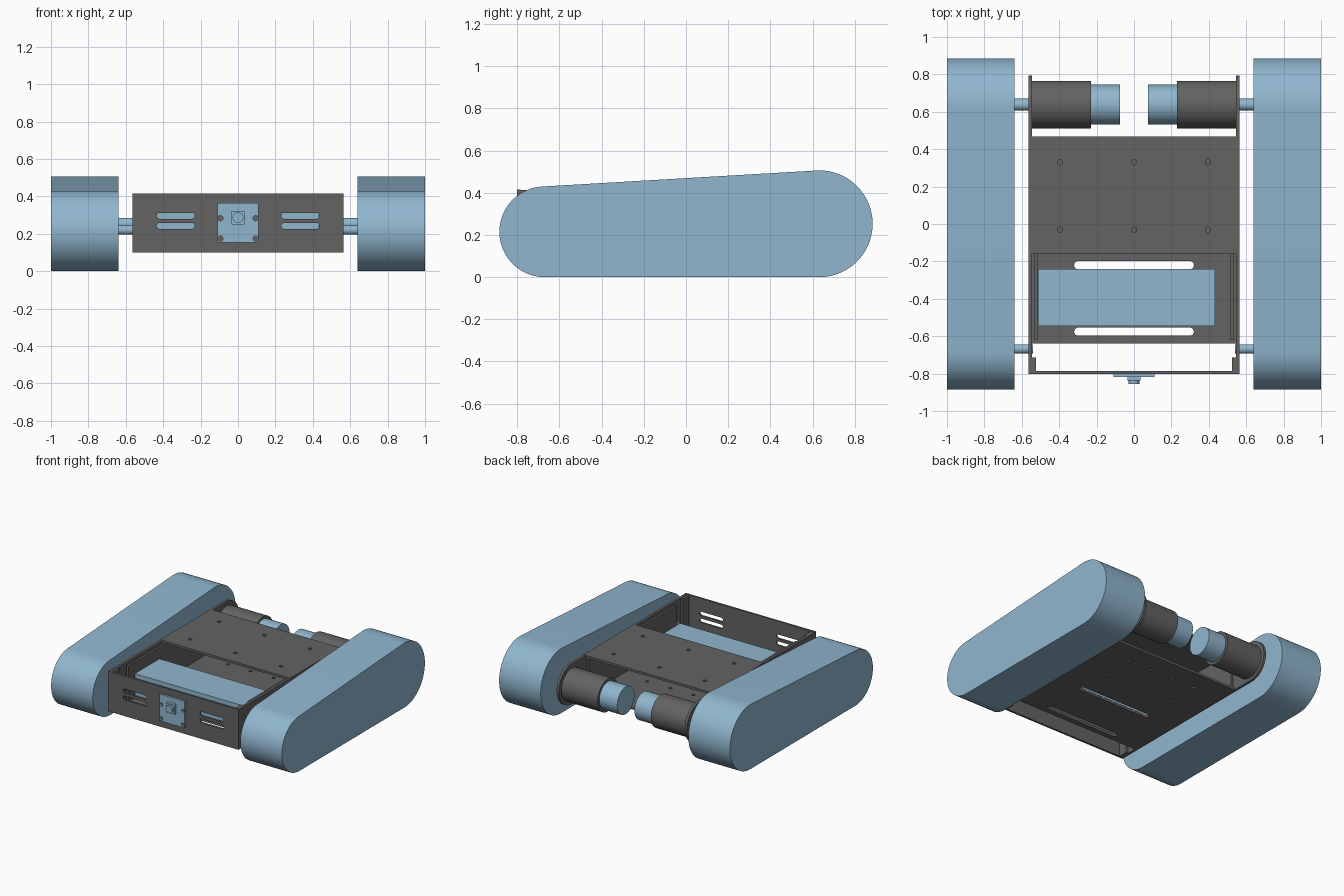
import bpy, bmesh, math
from mathutils import Matrix

if "Cube" in bpy.data.objects:
    bpy.data.objects.remove(bpy.data.objects["Cube"])


def material(name, rgb):
    m = bpy.data.materials.new(name)
    m.diffuse_color = (*rgb, 1)
    m.use_nodes = True
    m.node_tree.nodes["Principled BSDF"].inputs["Base Color"].default_value = m.diffuse_color
    return m


BLUE = material("steel_blue", (0.28, 0.47, 0.62))
GREY = material("dark_grey", (0.125, 0.125, 0.125))

# Maps (profile u, profile v, depth) onto world axes
AXES = {
    "x": Matrix(((0, 0, 1), (1, 0, 0), (0, 1, 0))),
    "y": Matrix(((1, 0, 0), (0, 0, 1), (0, 1, 0))),
    "z": Matrix.Identity(3),
}


def arc(cx, cy, r, a0, a1, n=32):
    return [(cx + r * math.cos(math.radians(a0 + (a1 - a0) * i / n)),
             cy + r * math.sin(math.radians(a0 + (a1 - a0) * i / n))) for i in range(n + 1)]


def circle(cx, cy, r, n=32):
    return arc(cx, cy, r, 0, 360, n)[:-1]


def rect(u0, u1, v0, v1):
    return [(u0, v0), (u1, v0), (u1, v1), (u0, v1)]


def slot(u0, u1, v, r):
    return arc(u1 - r, v, r, -90, 90, 12) + arc(u0 + r, v, r, 90, 270, 12)


def solid(name, axis, lo, hi, outline, mat, holes=()):
    """Extrude an outline with holes along an axis between lo and hi."""
    lo, hi = min(lo, hi), max(lo, hi)
    cu = bpy.data.curves.new(name, "CURVE")
    cu.dimensions = "2D"
    cu.fill_mode = "BOTH"
    cu.extrude = (hi - lo) / 2
    for loop in (outline, *holes):
        sp = cu.splines.new("POLY")
        sp.points.add(len(loop) - 1)
        for p, (u, v) in zip(sp.points, loop):
            p.co = (u, v, 0, 1)
        sp.use_cyclic_u = True
    tmp = bpy.data.objects.new(name + "_curve", cu)
    bpy.context.collection.objects.link(tmp)
    deps = bpy.context.evaluated_depsgraph_get()
    me = bpy.data.meshes.new_from_object(tmp.evaluated_get(deps))
    bpy.data.objects.remove(tmp)
    bm = bmesh.new()
    bm.from_mesh(me)
    bmesh.ops.remove_doubles(bm, verts=bm.verts, dist=1e-5)
    for v in bm.verts:
        v.co.z += (lo + hi) / 2
        v.co = AXES[axis] @ v.co
    bmesh.ops.recalc_face_normals(bm, faces=bm.faces)
    bm.to_mesh(me)
    bm.free()
    me.materials.clear()
    me.materials.append(mat)
    ob = bpy.data.objects.new(name, me)
    bpy.context.collection.objects.link(ob)
    bpy.ops.object.select_all(action="DESELECT")
    ob.select_set(True)
    bpy.context.view_layer.objects.active = ob
    bpy.ops.object.shade_smooth_by_angle(angle=math.radians(30))
    return ob


# Track outline: hull of a large rear wheel and a smaller front wheel
TILT = 90 + 2 * math.degrees(math.atan2(0.038, 1.3))
track = arc(0.632, 0.253, 0.253, -90, TILT, 40) + arc(-0.67, 0.215, 0.215, TILT, 270, 40)

# Side plate outline with a round rear end about the motor
side_plate = ([(-0.787, 0.10)] + arc(0.638, 0.2565, 0.1565, -90, 90) + [(-0.787, 0.413)])

for s, side in ((-1, "left"), (1, "right")):
    solid(f"track_{side}", "x", s * 0.64, s * 1.0, track, BLUE)
    solid(f"side_plate_{side}", "x", s * 0.545, s * 0.565, side_plate, GREY,
          [circle(-0.58, 0.33, 0.013, 16), circle(-0.74, 0.33, 0.013, 16)])
    # Drive motor, gearbox and axles
    solid(f"gearbox_{side}", "x", s * 0.23, s * 0.546, circle(0.638, 0.253, 0.127, 48), GREY)
    solid(f"motor_{side}", "x", s * 0.075, s * 0.231, circle(0.638, 0.253, 0.107, 48), BLUE)
    solid(f"rear_axle_{side}", "x", s * 0.54, s * 0.645, circle(0.638, 0.253, 0.032), BLUE)
    solid(f"front_axle_{side}", "x", s * 0.54, s * 0.645, circle(-0.668, 0.22, 0.025), BLUE)
    # Folded edges of the floor and of the front plate
    solid(f"floor_flange_{side}", "x", s * 0.516, s * 0.534,
          rect(-0.62, 0.465, 0.11, 0.398), GREY)
    solid(f"front_tab_{side}", "x", s * 0.525, s * 0.545,
          rect(-0.79, -0.715, 0.10, 0.41), GREY)

# Top plate with six screw holes
solid("top_plate", "z", 0.397, 0.415, rect(-0.564, 0.564, -0.16, 0.467), GREY,
      [circle(x, y, 0.014, 16) for x in (-0.395, 0, 0.395) for y in (-0.03, 0.33)])

# Floor with two long slots and screw holes
solid("floor_plate", "z", 0.10, 0.118, rect(-0.546, 0.546, -0.64, 0.467), GREY,
      [slot(-0.32, 0.32, y, 0.022) for y in (-0.22, -0.575)]
      + [circle(x, y, 0.012, 16) for x in (-0.3, -0.1, 0.1, 0.3) for y in (0.05, 0.3)])

# Front plate with two pairs of slots
solid("front_plate", "y", -0.802, -0.786, rect(-0.565, 0.565, 0.10, 0.415), GREY,
      [slot(c - 0.102, c + 0.102, z, 0.016) for c in (-0.333, 0.333) for z in (0.242, 0.296)])

# Battery
solid("battery", "z", 0.118, 0.31, rect(-0.513, 0.433, -0.545, -0.24), BLUE)

# Camera board, housing and lens
solid("camera_board", "y", -0.817, -0.802, rect(-0.11, 0.11, 0.153, 0.363), BLUE,
      [circle(x, z, 0.014, 16) for x in (-0.094, 0.094) for z in (0.174, 0.283)])
solid("camera_housing", "y", -0.838, -0.816, rect(-0.036, 0.036, 0.248, 0.322), BLUE)
solid("camera_lens", "y", -0.855, -0.837, circle(0, 0.285, 0.029), BLUE)
